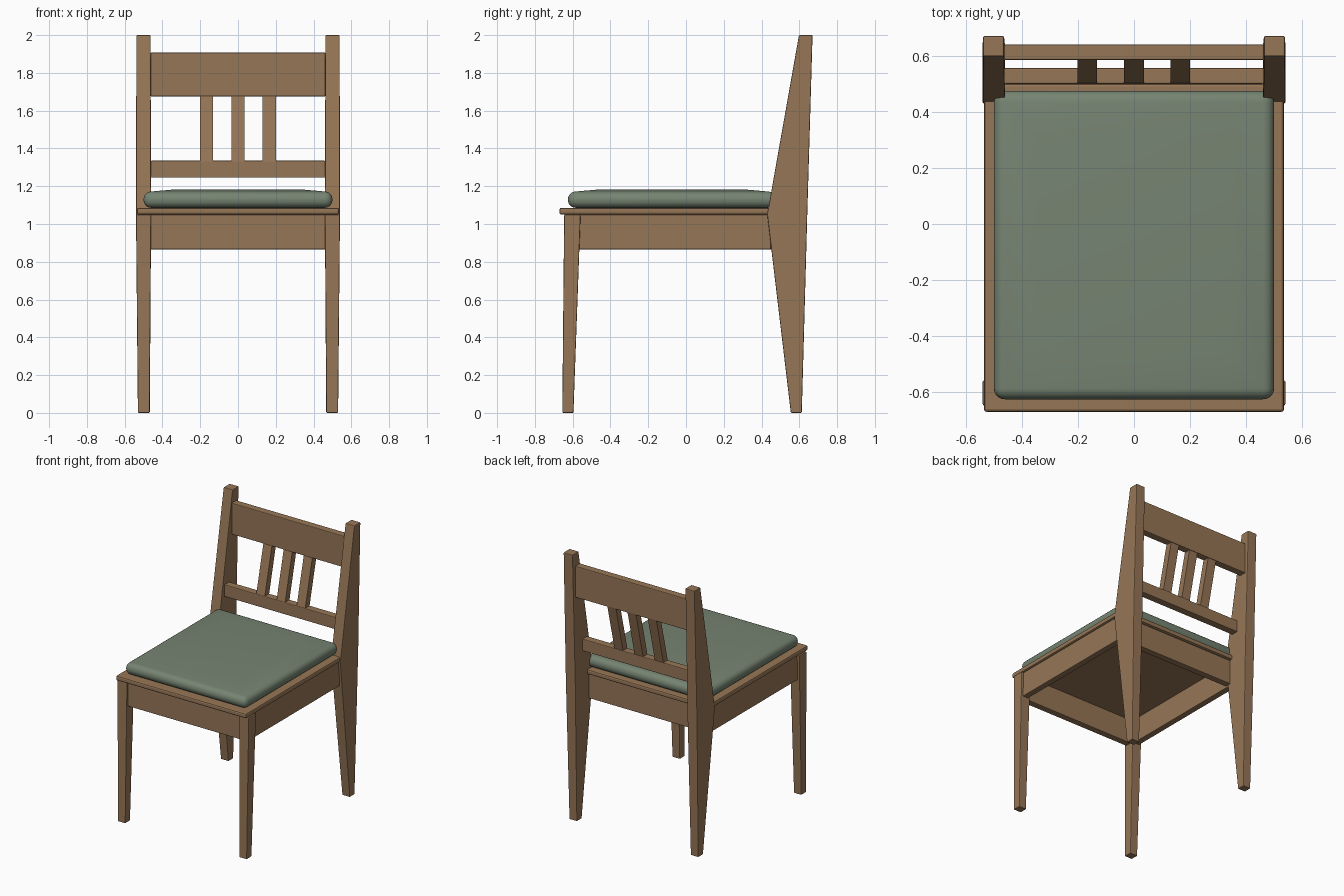
import bpy, bmesh

if "Cube" in bpy.data.objects:
    bpy.data.objects.remove(bpy.data.objects["Cube"])

def material(name, rgb):
    m = bpy.data.materials.new(name)
    m.diffuse_color = (*rgb, 1)
    m.use_nodes = True
    m.node_tree.nodes["Principled BSDF"].inputs["Base Color"].default_value = m.diffuse_color
    return m

WOOD = material("warm wood", (0.305, 0.181, 0.093))
FABRIC = material("sage fabric", (0.181, 0.231, 0.168))


def loft(name, rings, bevel=0.005, mat=WOOD):
    """Stack of rectangles (x0, x1, y0, y1, z) joined into a closed solid."""
    bm = bmesh.new()
    loops = [[bm.verts.new(p) for p in ((a, c, z), (b, c, z), (b, d, z), (a, d, z))]
             for a, b, c, d, z in rings]
    for lo, hi in zip(loops, loops[1:]):
        for i in range(4):
            j = (i + 1) % 4
            bm.faces.new((lo[i], lo[j], hi[j], hi[i]))
    bm.faces.new(loops[0][::-1])
    bm.faces.new(loops[-1])
    bmesh.ops.recalc_face_normals(bm, faces=bm.faces)
    me = bpy.data.meshes.new(name)
    bm.to_mesh(me)
    bm.free()
    ob = bpy.data.objects.new(name, me)
    bpy.context.collection.objects.link(ob)
    me.materials.append(mat)
    if bevel:
        b = ob.modifiers.new("soft edges", 'BEVEL')
        b.width, b.segments, b.limit_method = bevel, 2, 'ANGLE'
    return ob


def box(name, x0, x1, y0, y1, z0, z1, **kw):
    return loft(name, [(x0, x1, y0, y1, z0), (x0, x1, y0, y1, z1)], **kw)


def side(s, a, b):
    return tuple(sorted((s * a, s * b)))


# legs and side aprons, one set per side
for s, tag in ((-1, "left"), (1, "right")):
    loft("front_leg_" + tag, [(*side(s, .468, .53), -.655, -.596, 0),
                              (*side(s, .46, .54), -.645, -.558, 1.05)])
    loft("back_leg_" + tag, [(*side(s, .467, .53), .555, .613, 0),
                             (*side(s, .46, .54), .43, .642, 1.05),
                             (*side(s, .463, .538), .598, .67, 2.0)])
    box("side_apron_" + tag, *side(s, .475, .522), -.57, .45, .865, 1.05)

# front and back aprons, seat board
box("front_apron", -.462, .462, -.635, -.585, .865, 1.05)
box("back_apron", -.462, .462, .43, .48, .865, 1.05)
box("seat_board", -.535, .535, -.67, .5, 1.05, 1.086, bevel=.01)

# back rest rails and leaning slats
box("lower_rail", -.463, .463, .5, .556, 1.245, 1.335)
box("top_rail", -.463, .463, .585, .64, 1.675, 1.908)
for i, x in enumerate((-.167, 0, .165)):
    loft(f"back_slat_{i + 1}", [(x - .035, x + .035, .502, .553, 1.33),
                                (x - .035, x + .035, .587, .637, 1.68)], bevel=0)

# cushion: rounded slab with a slightly crowned top
cushion = box("seat_cushion", -.5, .5, -.625, .475, 1.086, 1.172, bevel=0, mat=FABRIC)
bm = bmesh.new()
bm.from_mesh(cushion.data)
bmesh.ops.bevel(bm, geom=bm.edges[:], offset=.04, segments=5, profile=.5, affect='EDGES')
top = max(bm.faces, key=lambda f: f.calc_center_median().z)
inner = bmesh.ops.inset_region(bm, faces=[top], thickness=.16)
for v in top.verts:
    v.co.z += .01
bm.to_mesh(cushion.data)
bm.free()
bpy.context.view_layer.objects.active = cushion
cushion.select_set(True)
bpy.ops.object.shade_smooth_by_angle()
